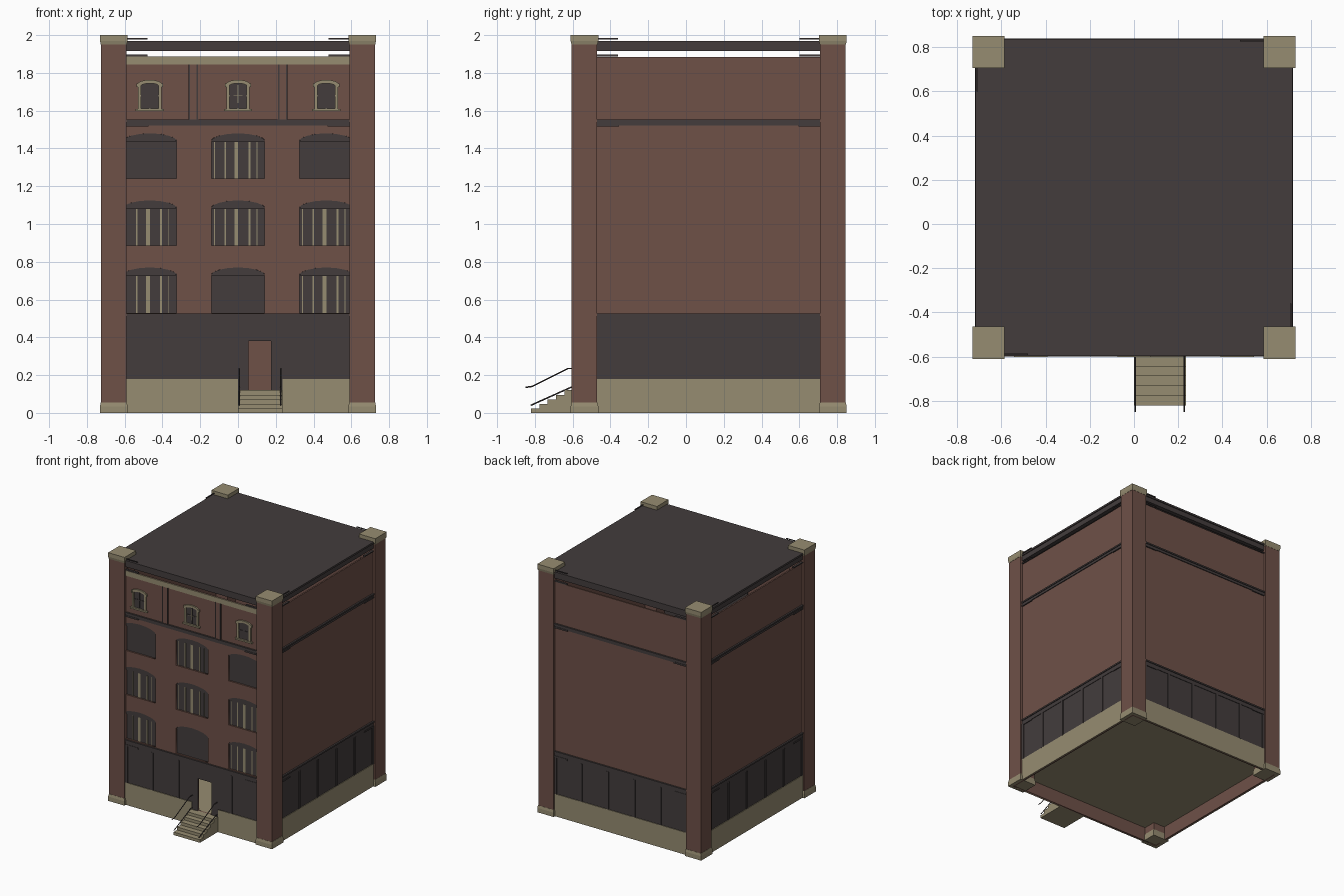
import bpy, bmesh, math
from mathutils import Matrix, Vector

if "Cube" in bpy.data.objects:
    bpy.data.objects.remove(bpy.data.objects["Cube"])

CY = 0.12      # centre of the square plan
W = 0.705      # half width to the wall face
FY = CY - W    # front wall face


def material(name, rgb):
    m = bpy.data.materials.new(name)
    m.diffuse_color = (*rgb, 1)
    m.use_nodes = True
    m.node_tree.nodes["Principled BSDF"].inputs["Base Color"].default_value = m.diffuse_color
    return m


BRICK = material("red_brick", (0.158, 0.082, 0.064))
STONE = material("tan_stone", (0.305, 0.262, 0.165))
DARK = material("dark_iron", (0.056, 0.046, 0.046))


def finish(name, bm, mat):
    bmesh.ops.recalc_face_normals(bm, faces=bm.faces)
    me = bpy.data.meshes.new(name)
    bm.to_mesh(me)
    bm.free()
    me.materials.append(mat)
    ob = bpy.data.objects.new(name, me)
    bpy.context.collection.objects.link(ob)
    return ob


def boxes(name, mat, items, sides=(0,)):
    """Boxes (x0, x1, out0, out1, z0, z1); out = distance from the plan centre,
    repeated on the given sides (0 front, 1 right, 2 back, 3 left)."""
    bm = bmesh.new()
    for k in sides:
        place = Matrix.Translation((0, CY, 0)) @ Matrix.Rotation(k * math.pi / 2, 4, 'Z')
        for x0, x1, o0, o1, z0, z1 in items:
            m = (place @ Matrix.Translation(((x0 + x1) / 2, -(o0 + o1) / 2, (z0 + z1) / 2))
                 @ Matrix.Diagonal((x1 - x0, o1 - o0, z1 - z0, 1)))
            bmesh.ops.create_cube(bm, size=1, matrix=m)
    return finish(name, bm, mat)


def plate(name, mat, loops, out0, out1):
    """Front-facing plate cut from x/z outlines; inner loops become holes."""
    cu = bpy.data.curves.new(name, 'CURVE')
    cu.dimensions, cu.fill_mode = '2D', 'BOTH'
    cu.extrude = (out1 - out0) / 2
    for pts in loops:
        s = cu.splines.new('POLY')
        s.points.add(len(pts) - 1)
        for p, (x, z) in zip(s.points, pts):
            p.co = (x, z, 0, 1)
        s.use_cyclic_u = True
    cu.materials.append(mat)
    ob = bpy.data.objects.new(name, cu)
    bpy.context.collection.objects.link(ob)
    ob.rotation_euler = (math.pi / 2, 0, 0)
    ob.location = (0, CY - (out0 + out1) / 2, 0)
    to_mesh(ob)


def to_mesh(ob):
    bpy.ops.object.select_all(action='DESELECT')
    ob.select_set(True)
    bpy.context.view_layer.objects.active = ob
    bpy.ops.object.convert(target='MESH')


def rect(x0, x1, z0, z1):
    return [(x0, z0), (x1, z0), (x1, z1), (x0, z1)]


def arch(x, half, z0, spring, rise, n=8):
    top = [(x + half * math.cos(math.pi * i / n),
            spring + rise * math.sin(math.pi * i / n) ** 1.3) for i in range(n + 1)]
    return [(x - half, z0), (x + half, z0)] + top


ALL = (0, 1, 2, 3)
COLS = (-0.467, 0, 0.467)
ROWS = (0.53, 0.885, 1.24)

# Brick walls: three plain, the front pierced by windows and door
boxes("plain_wall", BRICK, [(-0.7, 0.7, W - 0.012, W, 0, 1.885)], (1, 2, 3))
holes = [arch(x, 0.141, z, z + 0.205, 0.035) for x in COLS for z in ROWS]
door = rect(0.055, 0.175, 0.12, 0.38)
plate("front_wall", BRICK, [rect(-0.7, 0.7, 0.0, 1.885), door] + holes, W - 0.012, W)
boxes("ground_floor_slab", STONE, [(-0.693, 0.693, -0.693, 0.693, 0.112, 0.12)])

# Arched windows: pane, raised head and pale curtain strips
boxes("window_pane", DARK, [(x - 0.15, x + 0.15, W - 0.019, W - 0.012, z - 0.01, z + 0.25)
                            for x in COLS for z in ROWS])
for x in COLS:
    for z in ROWS:
        a = arch(x, 0.14, z + 0.198, z + 0.205, 0.035)
        plate("window_head", DARK, [a], W - 0.012, W - 0.004)
curtained = [(0, 0), (2, 0), (0, 1), (1, 1), (2, 1), (1, 2)]
strips = []
for c, r in curtained:
    for dx, w in ((-0.125, 0.004), (-0.068, 0.008), (-0.009, 0.02), (0.06, 0.01), (0.1, 0.004)):
        x = COLS[c] + dx
        strips.append((x - w / 2, x + w / 2, W - 0.012, W - 0.009, ROWS[r], ROWS[r] + 0.195))
boxes("curtain_strip", STONE, strips)

# Stone base; the front one is notched for the doorway
base = [(-0.66, 0), (0.66, 0), (0.66, 0.18), (0.235, 0.18), (0.235, 0.12),
        (0.0, 0.12), (0.0, 0.18), (-0.66, 0.18)]
plate("front_base", STONE, [base], W, W + 0.008)
boxes("side_base", STONE, [(-0.66, 0.66, W, W + 0.008, 0, 0.18)], (1, 2, 3))

# Dark ground-floor cladding and mullions
clad = [(-0.66, 0.12), (0.055, 0.12), (0.055, 0.38), (0.175, 0.38), (0.175, 0.12),
        (0.66, 0.12), (0.66, 0.485), (-0.66, 0.485)]
plate("front_cladding", DARK, [clad], W - 0.002, W + 0.003)
boxes("side_cladding", DARK, [(-0.66, 0.66, W - 0.002, W + 0.003, 0.17, 0.485)], (1, 2, 3))
mull = [-0.58, -0.352, -0.118, 0.118, 0.352, 0.58]
bars = [(x - 0.01, x + 0.01, W, W + 0.009, 0.18, 0.485) for x in mull]
boxes("side_mullion", DARK, bars, (1, 2, 3))
boxes("front_mullion", DARK, [b for b in bars if abs(b[0] - 0.108) > 0.01])

# String courses with a thin lip, all round
courses = []
for z0, z1 in ((0.482, 0.525), (1.522, 1.553)):
    courses += [(-0.66, 0.66, W - 0.005, W + 0.007, z0, z1),
                (-0.66, 0.66, W - 0.005, W + 0.013, z1 - 0.012, z1)]
    for s in (-1, 1):
        a, b = sorted((s * 0.475, s * 0.66))
        courses.append((a, b, W - 0.005, W + 0.01, z0 - 0.006, z0 + 0.006))
boxes("string_course", DARK, courses, ALL)

# Floating roof slab with cornice and corner brackets
boxes("roof", DARK, [(-W, W, -W, W, 1.93, 1.97)])
cornice = [(-0.66, 0.66, W - 0.03, W + 0.004, 1.915, 1.955),
           (-0.66, 0.66, W - 0.03, W + 0.011, 1.955, 1.97)]
for s in (-1, 1):
    a, b = sorted((s * 0.48, s * 0.66))
    cornice.append((a, b, W - 0.01, W + 0.007, 1.888, 1.897))
boxes("cornice", DARK, cornice, ALL)
boxes("corner_strip", DARK, [(-0.64, -0.48, W, W + 0.007, 1.978, 1.984)], ALL)

# Top storey: pale frieze, ribs and small framed windows
boxes("frieze", STONE, [(-0.66, 0.66, W, W + 0.006, 1.845, 1.886)])
ribs, edges = [], []
for s in (-0.236, 0.236):
    ribs.append((s - 0.026, s + 0.026, W, W + 0.006, 1.55, 1.845))
    for d in (-0.021, 0.021):
        edges.append((s + d - 0.004, s + d + 0.004, W, W + 0.009, 1.55, 1.845))
boxes("pilaster", BRICK, ribs)
boxes("pilaster_edge", DARK, edges)
for x in COLS:
    plate("small_window_frame", STONE,
          [arch(x, 0.062, 1.605, 1.745, 0.018), arch(x, 0.046, 1.612, 1.733, 0.012)], W, W + 0.011)
    plate("small_window_pane", DARK, [arch(x, 0.05, 1.608, 1.735, 0.013)], W, W + 0.003)
boxes("small_window_trim", STONE,
      [b for x in COLS for b in ((x - 0.075, x + 0.075, W, W + 0.016, 1.598, 1.61),
                                 (x - 0.068, x + 0.068, W, W + 0.013, 1.728, 1.742))
       if b[4] < 1.7] + [(x + s * 0.064 - 0.006, x + s * 0.064 + 0.006, W, W + 0.012, 1.725, 1.745)
                         for x in COLS for s in (-1, 1)])
boxes("small_window_bar", DARK,
      [b for x in COLS for b in ((x - 0.004, x + 0.004, W, W + 0.007, 1.61, 1.742),
                                 (x - 0.046, x + 0.046, W, W + 0.007, 1.674, 1.682))])
boxes("centre_window_cross", STONE, [(-0.002, 0.002, W, W + 0.008, 1.64, 1.735),
                                     (-0.025, 0.025, W, W + 0.008, 1.677, 1.68)])

# Corner pillars with flared stone feet and caps
P = 0.6575


def stacked(name, mat, rings):
    bm = bmesh.new()
    for sx in (-1, 1):
        for sy in (-1, 1):
            prev = None
            for i, (h, z) in enumerate(rings):
                ring = [bm.verts.new((sx * P + a * h, CY + sy * P + b * h, z))
                        for a, b in ((-1, -1), (1, -1), (1, 1), (-1, 1))]
                if prev:
                    for j in range(4):
                        bm.faces.new((prev[j], prev[(j + 1) % 4], ring[(j + 1) % 4], ring[j]))
                if i in (0, len(rings) - 1):
                    bm.faces.new(ring)
                prev = ring
    finish(name, mat=mat, bm=bm)


stacked("corner_pillar", BRICK, [(0.0675, 0.04), (0.0675, 1.96)])
stacked("pillar_foot", STONE, [(0.073, 0), (0.073, 0.035), (0.069, 0.055)])
stacked("pillar_cap", STONE, [(0.069, 1.95), (0.073, 1.968), (0.073, 2.0)])

# Entrance steps
boxes("entrance_step", STONE, [(0.0, 0.235, W, CY + 0.82 - 0.044 * i, 0.024 * i, 0.024 * (i + 1))
                               for i in range(5)])

# Hand rails, upper and lower on each side
RAILS = ([(-0.85, 0.135), (-0.815, 0.14), (-0.625, 0.235), (-0.59, 0.235)],
         [(-0.822, 0.04), (-0.61, 0.135), (-0.59, 0.135)])
for x in (0.006, 0.227):
    for path in RAILS:
        cu = bpy.data.curves.new("hand_rail", 'CURVE')
        cu.dimensions, cu.bevel_depth, cu.bevel_resolution = '3D', 0.004, 0
        cu.use_fill_caps = True
        s = cu.splines.new('POLY')
        s.points.add(len(path) - 1)
        for p, (y, z) in zip(s.points, path):
            p.co = (x, y, z, 1)
        cu.materials.append(DARK)
        ob = bpy.data.objects.new("hand_rail", cu)
        bpy.context.collection.objects.link(ob)
        to_mesh(ob)
